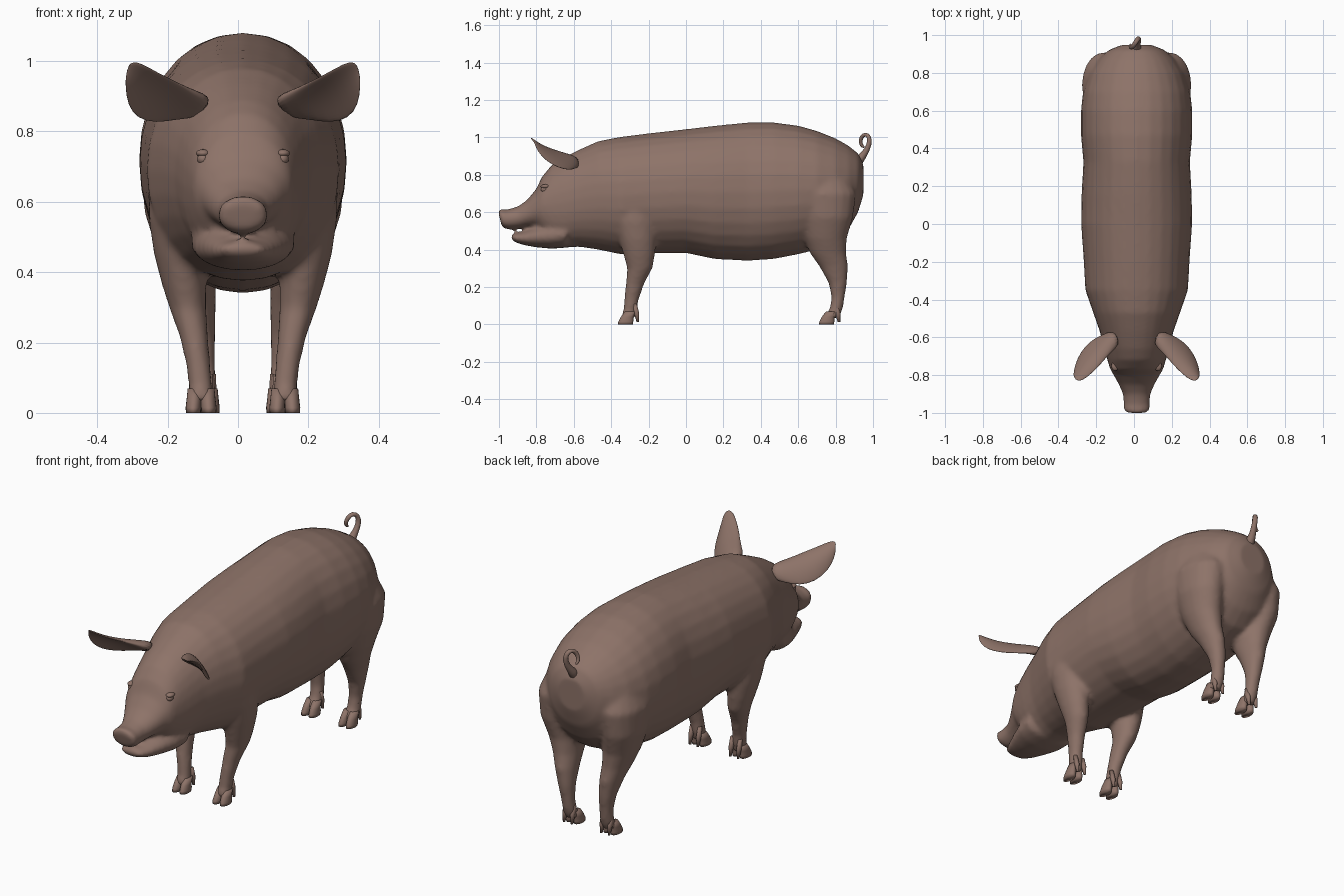
import bpy, bmesh, math
from mathutils import Vector

CX = 0.014  # centre line of the animal

skin = bpy.data.materials.new("brown skin")
skin.diffuse_color = (0.27, 0.172, 0.14, 1)


def make_object(name, bm):
    bmesh.ops.recalc_face_normals(bm, faces=bm.faces)
    for f in bm.faces:
        f.smooth = True
    me = bpy.data.meshes.new(name)
    bm.to_mesh(me)
    bm.free()
    me.materials.append(skin)
    ob = bpy.data.objects.new(name, me)
    ob.location.x = CX
    bpy.context.collection.objects.link(ob)
    return ob


def loft(bm, rings):
    """Closed skin through rings of points."""
    loops = [[bm.verts.new(p) for p in r] for r in rings]
    n = len(loops[0])
    for a, b in zip(loops, loops[1:]):
        for i in range(n):
            j = (i + 1) % n
            bm.faces.new((a[i], a[j], b[j], b[i]))
    bm.faces.new(loops[0][::-1])
    bm.faces.new(loops[-1])


def circle(n, power=2.0):
    for i in range(n):
        t = 2 * math.pi * i / n
        c, s = math.cos(t), math.sin(t)
        e = 2 / power
        yield math.copysign(abs(c) ** e, c), math.copysign(abs(s) ** e, s)


def trunk(bm, stations, power=2.1):
    """Loft along y: y, top, bottom, half width, lean."""
    rings = []
    for y, top, bot, w, lean in stations:
        zc, h = (top + bot) / 2, (top - bot) / 2
        rings.append([(w * c, y + lean * h * s, zc + h * s) for c, s in circle(28, power)])
    loft(bm, rings)


def limb(bm, stations, side):
    """Loft along z: z, x, y, radius x, radius y."""
    loft(bm, [[(side * (x + rx * c), y + ry * s, z) for c, s in circle(20)]
              for z, x, y, rx, ry in stations])


def mirror(ob):
    ob.modifiers.new("mirror", "MIRROR")


# Body, head, jaw and legs blended into one skin
bm = bmesh.new()
trunk(bm, [
    (-0.995, 0.605, 0.525, 0.058, -0.25), (-0.98, 0.618, 0.51, 0.072, -0.25),
    (-0.95, 0.614, 0.508, 0.069, -0.15), (-0.90, 0.63, 0.512, 0.073, 0),
    (-0.85, 0.665, 0.52, 0.095, 0), (-0.80, 0.725, 0.52, 0.122, 0),
    (-0.77, 0.79, 0.48, 0.14, 0), (-0.72, 0.85, 0.43, 0.155, 0),
    (-0.66, 0.89, 0.41, 0.172, 0), (-0.57, 0.935, 0.415, 0.195, 0),
    (-0.47, 0.98, 0.40, 0.23, 0), (-0.35, 1.003, 0.375, 0.272, 0),
    (-0.20, 1.022, 0.38, 0.28, 0), (0.0, 1.044, 0.382, 0.294, 0),
    (0.15, 1.062, 0.35, 0.292, 0), (0.33, 1.08, 0.34, 0.282, 0),
    (0.47, 1.08, 0.35, 0.295, 0), (0.60, 1.063, 0.375, 0.295, 0),
    (0.70, 1.035, 0.40, 0.284, 0), (0.80, 0.995, 0.44, 0.252, 0),
    (0.87, 0.955, 0.51, 0.205, 0), (0.92, 0.915, 0.60, 0.15, 0),
    (0.948, 0.86, 0.69, 0.08, 0)])
trunk(bm, [
    (-0.64, 0.56, 0.41, 0.15, 0), (-0.72, 0.545, 0.405, 0.14, 0),
    (-0.80, 0.525, 0.412, 0.112, 0), (-0.87, 0.497, 0.425, 0.085, 0),
    (-0.915, 0.486, 0.44, 0.064, 0), (-0.935, 0.48, 0.457, 0.04, 0)])

FRONT_LEG = [
    (0.82, 0.15, -0.27, 0.07, 0.09), (0.70, 0.175, -0.27, 0.092, 0.125),
    (0.55, 0.175, -0.27, 0.093, 0.12), (0.45, 0.175, -0.258, 0.078, 0.10),
    (0.37, 0.168, -0.25, 0.064, 0.084), (0.30, 0.157, -0.247, 0.053, 0.068),
    (0.22, 0.14, -0.272, 0.041, 0.05), (0.13, 0.126, -0.292, 0.034, 0.039),
    (0.08, 0.121, -0.298, 0.034, 0.037), (0.035, 0.119, -0.31, 0.036, 0.038)]
HIND_LEG = [
    (0.85, 0.15, 0.72, 0.08, 0.12), (0.70, 0.175, 0.735, 0.115, 0.175),
    (0.57, 0.18, 0.748, 0.10, 0.145), (0.46, 0.16, 0.745, 0.085, 0.115),
    (0.38, 0.145, 0.76, 0.068, 0.097), (0.31, 0.132, 0.79, 0.055, 0.077),
    (0.22, 0.12, 0.812, 0.042, 0.049), (0.14, 0.113, 0.813, 0.034, 0.035),
    (0.08, 0.11, 0.802, 0.035, 0.036), (0.035, 0.11, 0.775, 0.037, 0.042)]
for side in (1, -1):
    limb(bm, FRONT_LEG, side)
    limb(bm, HIND_LEG, side)
body = make_object("body_and_legs", bm)
remesh = body.modifiers.new("blend", "REMESH")
remesh.mode = "VOXEL"
remesh.voxel_size = 0.012
remesh.use_smooth_shade = True
relax = body.modifiers.new("relax", "SMOOTH")
relax.factor = 0.5
relax.iterations = 7

# Split toes and dewclaws, mirrored to both sides
for name, x, y0 in (("front", 0.119, -0.318), ("hind", 0.11, 0.757)):
    bm = bmesh.new()
    for s in (-1, 1):
        tx = x + s * 0.02
        limb(bm, [(0.07, tx, y0 + 0.02, 0.018, 0.028), (0.04, tx, y0 + 0.003, 0.021, 0.034),
                  (0.015, tx + s * 0.002, y0 - 0.004, 0.022, 0.04),
                  (0.0, tx + s * 0.002, y0 - 0.006, 0.021, 0.04)], 1)
        dx, dy = x + s * 0.023, y0 + 0.058
        limb(bm, [(0.11, dx, dy - 0.015, 0.010, 0.012), (0.06, dx, dy - 0.004, 0.012, 0.014),
                  (0.012, dx, dy + 0.003, 0.006, 0.007)], 1)
    mirror(make_object(name + "_hooves", bm))

# Ears: cupped leaves between a front edge and a back edge
EAR = [  # front edge, back edge, half thickness
    ((0.08, -0.63, 0.89), (0.12, -0.56, 0.85), 0.03),
    ((0.14, -0.68, 0.92), (0.19, -0.585, 0.84), 0.022),
    ((0.19, -0.74, 0.95), (0.25, -0.615, 0.83), 0.012),
    ((0.24, -0.79, 0.975), (0.30, -0.675, 0.842), 0.009),
    ((0.285, -0.825, 1.0), (0.328, -0.745, 0.88), 0.008),
    ((0.312, -0.828, 1.003), (0.334, -0.79, 0.93), 0.006),
    ((0.325, -0.82, 0.99), (0.333, -0.805, 0.96), 0.003)]
bm = bmesh.new()
up = Vector((-0.1, 0.6, 0.8)).normalized()
rings = []
for front, back, thick in EAR:
    a, b = Vector(front), Vector(back)
    mid, half = (a + b) / 2, (a - b) / 2
    cup = half.length * 0.22
    rings.append([mid + half * c + up * (thick * s + cup * (0.5 - c * c)) for c, s in circle(16)])
loft(bm, rings)
ears = make_object("ears", bm)
mirror(ears)
sub = ears.modifiers.new("round", "SUBSURF")
sub.levels = sub.render_levels = 1

# Eyes with a heavy upper lid
bm = bmesh.new()
for z, y, r, flat in ((0.722, -0.755, 0.022, 0.8), (0.738, -0.752, 0.026, 0.45)):
    made = bmesh.ops.create_uvsphere(bm, u_segments=14, v_segments=8, radius=r)
    for v in made["verts"]:
        v.co = Vector((v.co.x * 0.8 + 0.113, v.co.y + y, v.co.z * flat + z))
mirror(make_object("eyes", bm))

# Curly tail: tapered tube along a curl
TAIL = [(0, 0.91, 0.86, 0.034), (0.0, 0.945, 0.90, 0.02), (0.01, 0.972, 0.94, 0.015),
        (0.012, 0.985, 0.985, 0.014), (0.0, 0.972, 1.017, 0.014), (-0.015, 0.945, 1.015, 0.013),
        (-0.028, 0.931, 0.985, 0.012), (-0.035, 0.936, 0.957, 0.010), (-0.03, 0.955, 0.945, 0.006)]
bm = bmesh.new()
pts = [Vector(t[:3]) for t in TAIL]
rings = []
for i, p in enumerate(pts):
    d = (pts[min(i + 1, len(pts) - 1)] - pts[max(i - 1, 0)]).normalized()
    u = (Vector((1, 0, 0)) - d * d.x).normalized()
    v = d.cross(u)
    rings.append([p + TAIL[i][3] * (u * c + v * s) for c, s in circle(10)])
loft(bm, rings)
tail = make_object("tail", bm)
sub = tail.modifiers.new("round", "SUBSURF")
sub.levels = sub.render_levels = 1
